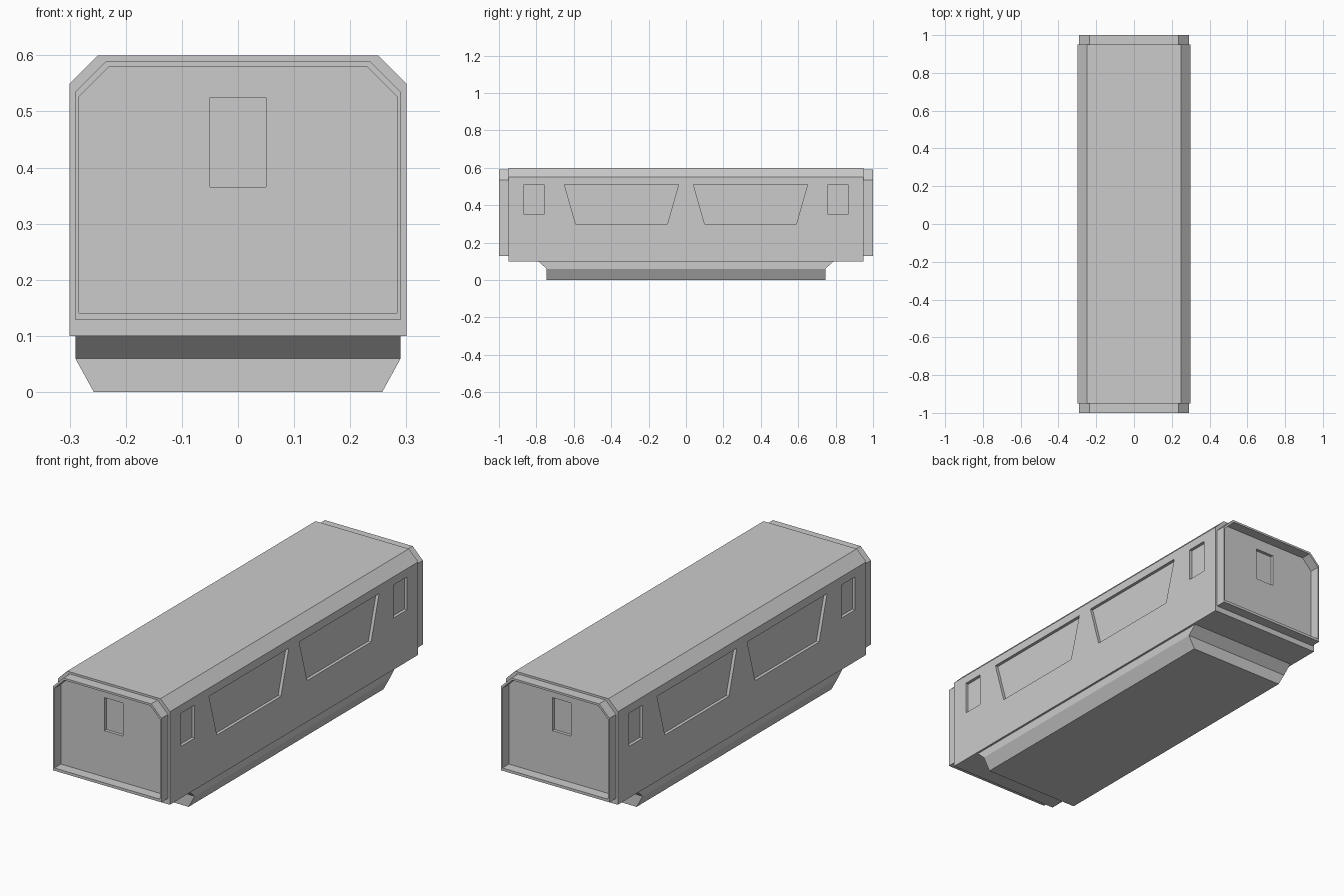
import bpy
import bmesh
from mathutils import Vector

cube = bpy.data.objects.get("Cube")
if cube:
    bpy.data.objects.remove(cube, do_unlink=True)

grey = bpy.data.materials.new("light_grey")
grey.use_nodes = True
grey.diffuse_color = (0.6, 0.6, 0.6, 1)
grey.node_tree.nodes["Principled BSDF"].inputs["Base Color"].default_value = (0.6, 0.6, 0.6, 1)


def finish(name, bm):
    bmesh.ops.recalc_face_normals(bm, faces=bm.faces)
    mesh = bpy.data.meshes.new(name)
    bm.to_mesh(mesh)
    bm.free()
    mesh.materials.append(grey)
    obj = bpy.data.objects.new(name, mesh)
    bpy.context.collection.objects.link(obj)
    return obj


def loft(name, loops, closed_ring=False):
    """Skin matching loops of points; cap the ends or join last to first."""
    bm = bmesh.new()
    rings = [[bm.verts.new(p) for p in loop] for loop in loops]
    pairs = list(zip(rings, rings[1:]))
    if closed_ring:
        pairs.append((rings[-1], rings[0]))
    else:
        bm.faces.new(rings[0])
        bm.faces.new(rings[-1])
    n = len(rings[0])
    for a, b in pairs:
        for i in range(n):
            j = (i + 1) % n
            bm.faces.new((a[i], a[j], b[j], b[i]))
    return finish(name, bm)


def section(half, bottom, top, chamfer, y):
    """Cross-section with chamfered roof corners."""
    right = [(half, bottom), (half, top - chamfer), (half - chamfer, top)]
    return [Vector((x, y, z)) for x, z in right + [(-x, z) for x, z in reversed(right)]]


def rectangle(half_x, half_y, z):
    return [Vector((sx * half_x, sy * half_y, z))
            for sx, sy in ((-1, -1), (1, -1), (1, 1), (-1, 1))]


# Main carriage body
END = 0.95
body = loft("carriage_body", [section(0.3, 0.1, 0.6, 0.05, y) for y in (-END, END)])

# Recessed windows, cut into both sides and both ends
DEPTH = 0.015
small_window = [(0.76, 0.35), (0.865, 0.35), (0.865, 0.51), (0.76, 0.51)]
large_window = [(0.10, 0.30), (0.59, 0.30), (0.65, 0.51), (0.04, 0.51)]
end_window = [(-0.05, 0.365), (0.05, 0.365), (0.05, 0.525), (-0.05, 0.525)]
cutters = []
for side in (-1, 1):
    for flip in (-1, 1):
        for outline in (small_window, large_window):
            cutters.append(loft("window_cutter", [
                [(side * x, flip * y, z) for y, z in outline]
                for x in (0.3 - DEPTH, 0.4)]))
    cutters.append(loft("window_cutter", [
        [(x, side * y, z) for x, z in end_window] for y in (END - DEPTH, END + 0.1)]))

for cutter in cutters:
    cutter.hide_render = True
    cut = body.modifiers.new("window_recess", 'BOOLEAN')
    cut.operation = 'DIFFERENCE'
    cut.solver = 'EXACT'
    cut.object = cutter
bpy.context.view_layer.update()
evaluated = body.evaluated_get(bpy.context.evaluated_depsgraph_get())
cut_mesh = bpy.data.meshes.new_from_object(evaluated)
body.modifiers.clear()
body.data = cut_mesh
for cutter in cutters:
    bpy.data.objects.remove(cutter, do_unlink=True)

# Thin gangway collars around both ends
for name, side in (("front_collar", -1), ("back_collar", 1)):
    outer = (0.29, 0.128, 0.59, 0.055)
    inner = (0.283, 0.141, 0.58, 0.053)
    loft(name, [section(*outer, side * END), section(*outer, side),
                section(*inner, side), section(*inner, side * END)], closed_ring=True)

# Underfloor equipment skirt, sloped at the ends and tapered at the sides
loft("underfloor_skirt", [rectangle(0.257, 0.745, 0), rectangle(0.29, 0.745, 0.06),
                          rectangle(0.29, 0.79, 0.1)])
